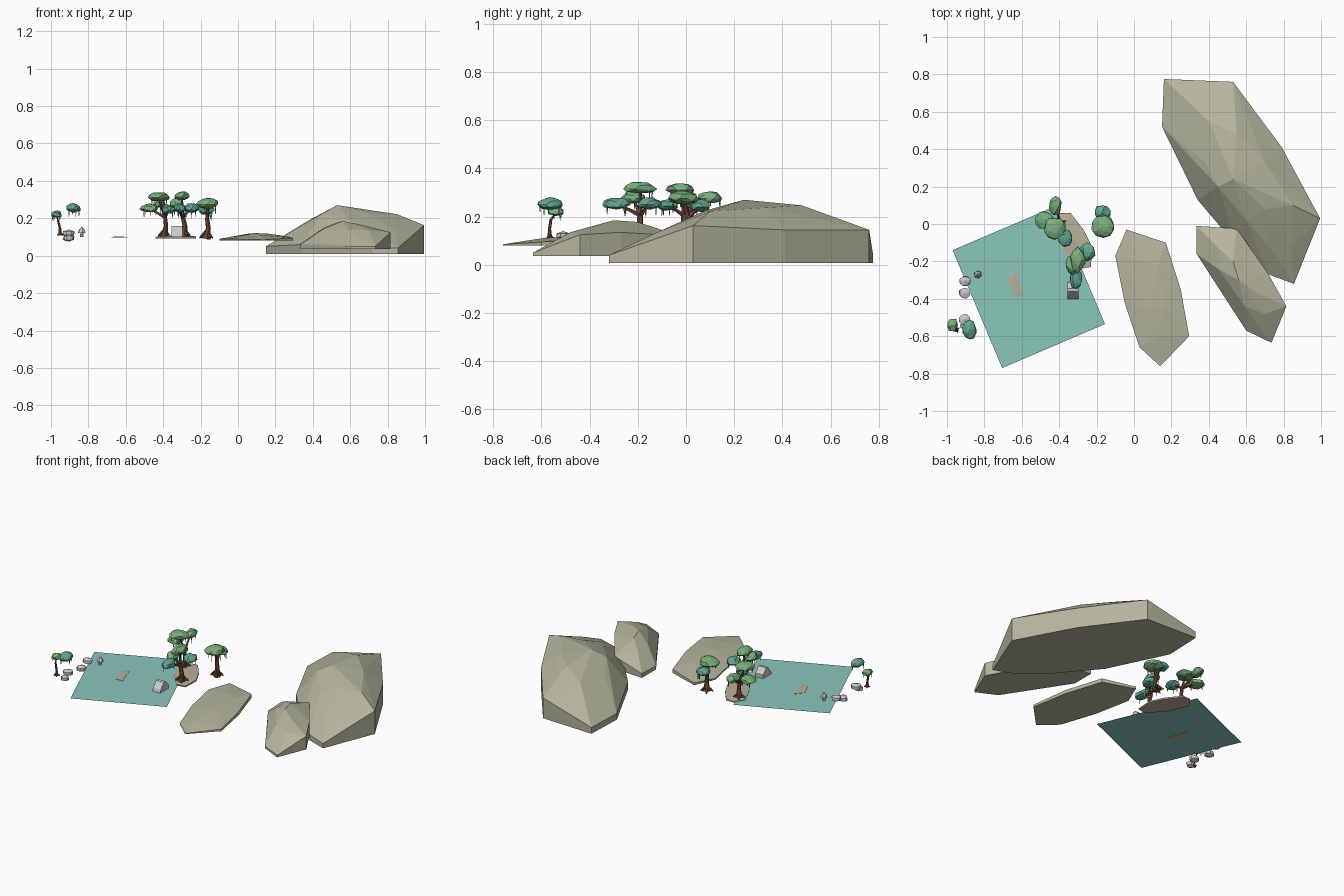
import bpy, bmesh, math, random
from mathutils import Vector

if "Cube" in bpy.data.objects:
    bpy.data.objects.remove(bpy.data.objects["Cube"])

random.seed(4)


def material(name, rgb):
    m = bpy.data.materials.new(name)
    m.diffuse_color = (*rgb, 1)
    m.use_nodes = True
    m.node_tree.nodes["Principled BSDF"].inputs["Base Color"].default_value = m.diffuse_color
    return m


ROCK = material("stone_beige", (0.46, 0.46, 0.34))
SAND = material("sand", (0.47, 0.43, 0.31))
WATER = material("water", (0.26, 0.57, 0.50))
BARK = material("bark", (0.16, 0.065, 0.035))
GREEN = material("leaf_green", (0.19, 0.43, 0.20))
TEAL = material("leaf_teal", (0.13, 0.38, 0.29))


def finish(bm, name, mat=None):
    bmesh.ops.recalc_face_normals(bm, faces=bm.faces)
    me = bpy.data.meshes.new(name)
    bm.to_mesh(me)
    bm.free()
    ob = bpy.data.objects.new(name, me)
    bpy.context.collection.objects.link(ob)
    if mat:
        me.materials.append(mat)
    return ob


def hull(name, points, mat=None):
    bm = bmesh.new()
    for p in points:
        bm.verts.new(p)
    res = bmesh.ops.convex_hull(bm, input=bm.verts)
    loose = [v for v in bm.verts if not v.link_faces]
    bmesh.ops.delete(bm, geom=loose, context='VERTS')
    bmesh.ops.dissolve_limit(bm, angle_limit=0.03, verts=bm.verts, edges=bm.edges)
    return finish(bm, name, mat)


def rock(name, rim, base_z, crown, mat=ROCK):
    # steep sides under a rim, faceted crown above
    return hull(name, [(x, y, base_z) for x, y, z in rim] + rim + crown, mat)


def tube(bm, path, radii, sides=6):
    rings = []
    for i, p in enumerate(path):
        d = (Vector(path[min(i + 1, len(path) - 1)]) - Vector(path[max(i - 1, 0)])).normalized()
        u = d.cross(Vector((0.3, 1, 0.1))).normalized()
        w = d.cross(u)
        rings.append([bm.verts.new(Vector(p) + radii[i] * (
            u * math.cos(2 * math.pi * k / sides) + w * math.sin(2 * math.pi * k / sides)))
            for k in range(sides)])
    for a, b in zip(rings, rings[1:]):
        for k in range(sides):
            bm.faces.new((a[k], a[(k + 1) % sides], b[(k + 1) % sides], b[k]))
    bm.faces.new(rings[0])
    bm.faces.new(rings[-1])


def canopy(name, c, size, mat):
    # lumpy flattened crown with hanging strands
    bm = bmesh.new()
    bmesh.ops.create_icosphere(bm, subdivisions=2, radius=1)
    for v in bm.verts:
        v.co *= random.uniform(0.86, 1.12)
        if v.co.z < 0:
            v.co.z *= 0.65
        v.co = Vector(c) + Vector(v.co[i] * size[i] for i in range(3))
    for _ in range(4):
        a = random.uniform(0, 2 * math.pi)
        p = Vector(c) + Vector((math.cos(a) * size[0] * .75, math.sin(a) * size[1] * .75, 0))
        drop = Vector((0, 0, -size[2] * random.uniform(1.0, 1.7)))
        tube(bm, [p, p + drop], [0.005, 0.0012], 3)
    finish(bm, name, mat)


def tree(name, foot, fork, r, crowns, joined=True):
    bm = bmesh.new()
    foot, fork = Vector(foot), Vector(fork)
    mid = foot.lerp(fork, 0.5) + Vector((r * .5, -r * .4, 0))
    tube(bm, [foot, foot.lerp(mid, .35), mid, fork], [r * 1.5, r, r * .75, r * .65])
    for k in range(4):  # roots
        a = k * math.pi / 2 + 0.5
        out = Vector((math.cos(a), math.sin(a), 0))
        tube(bm, [foot + Vector((0, 0, r * 1.8)), foot + out * r * 1.5 + Vector((0, 0, r * .5)),
                  foot + out * r * 2.2], [r * .6, r * .5, r * .2], 4)
    for i, (c, s, m) in enumerate(crowns):
        if joined or i == 0:
            tube(bm, [fork - Vector((0, 0, r * .3)), fork.lerp(Vector(c), .5), c],
                 [r * .6, r * .4, r * .25], 5)
        canopy(f"{name}_canopy_{i + 1}", c, s, m)
    finish(bm, f"{name}_trunk", BARK)


# hills
rock("large_hill",
     [(.15, .52, .05), (.34, .13, .06), (.55, -.12, .06), (.72, -.27, .045), (.855, -.32, .04),
      (.995, .03, .163), (.79, .41, .145), (.53, .76, .145), (.16, .775, .05)], 0.008,
     [(.53, .24, .27), (.55, .48, .247), (.70, .33, .237), (.85, .10, .222), (.70, .08, .225),
      (.60, .02, .19), (.72, -.12, .135), (.84, -.12, .135), (.38, .33, .19), (.40, .55, .20),
      (.30, .64, .13), (.45, .2, .225)])
rock("medium_hill",
     [(.335, -.01, .065), (.55, -.025, .12), (.72, -.27, .135), (.815, -.44, .125), (.735, -.635, .05),
      (.60, -.57, .05), (.43, -.30, .07), (.335, -.16, .06)], 0.036,
     [(.53, -.20, .178), (.56, -.30, .185), (.66, -.37, .165), (.70, -.48, .135), (.59, -.44, .14),
      (.46, -.14, .15), (.45, -.24, .14)])
rock("flat_hill",
     [(-.04, -.03, .095), (.17, -.10, .105), (.25, -.35, .105), (.295, -.60, .095), (.14, -.76, .085),
      (.03, -.66, .087), (-.05, -.42, .09), (-.10, -.17, .09)], 0.08,
     [(.05, -.20, .117), (.13, -.22, .118), (.17, -.45, .117), (.09, -.45, .121), (.12, -.60, .110)])

# pond
bm = bmesh.new()
bm.faces.new([bm.verts.new((x, y, 0.098)) for x, y in
              [(-.97, -.14), (-.705, -.77), (-.155, -.535), (-.42, .095)]])
finish(bm, "pond_water", WATER)

# sandy bank under the trees and stepping stone
rock("tree_bank",
     [(-.395, .06, .101), (-.34, .06, .103), (-.27, -.03, .103), (-.225, -.12, .103), (-.23, -.23, .101),
      (-.29, -.24, .101), (-.38, -.13, .101), (-.44, .0, .101)], 0.093,
     [(-.36, 0, .109), (-.29, -.13, .109)], SAND)
rock("stepping_stone",
     [(-.675, -.29, .1), (-.635, -.245, .1), (-.59, -.385, .1), (-.64, -.385, .1)], 0.096,
     [(-.645, -.28, .103), (-.62, -.36, .102)], SAND)

# trees
tree("left_tree", (-.395, 0, .105), (-.39, -.01, .21), .016,
     [((-.425, -.02, .31), (.058, .06, .03), GREEN), ((-.475, .02, .25), (.05, .05, .028), GREEN),
      ((-.42, .10, .275), (.035, .055, .03), GREEN), ((-.37, -.075, .245), (.04, .045, .03), TEAL)])
tree("middle_tree", (-.29, -.18, .105), (-.295, -.19, .21), .018,
     [((-.30, -.19, .315), (.04, .065, .03), GREEN), ((-.25, -.15, .25), (.042, .05, .03), TEAL),
      ((-.31, -.29, .25), (.035, .055, .03), TEAL), ((-.33, -.22, .275), (.04, .05, .03), GREEN)])
tree("right_tree", (-.17, .02, .095), (-.165, .01, .20), .018,
     [((-.165, -.01, .275), (.06, .06, .036), GREEN), ((-.17, .06, .24), (.045, .04, .03), TEAL)])
tree("far_tree", (-.95, -.565, .108), (-.963, -.56, .19), .009,
     [((-.97, -.54, .218), (.03, .035, .022), GREEN), ((-.88, -.565, .25), (.04, .055, .03), TEAL)],
     joined=False)


# weathered stones at the pond edge
def boulder(name, c, s):
    hull(name, [Vector(c) + Vector((random.uniform(.75, 1) * s[0] * i, random.uniform(.75, 1) * s[1] * j,
         s[2] * k)) for i in (-1, -.4, .4, 1) for j in (-1, -.4, .4, 1) for k in (-.5, .5)
         if abs(i) + abs(j) < 1.9] +
         [Vector(c) + Vector((0, 0, s[2])), Vector(c) - Vector((0, 0, s[2]))])


for i, (y, z, r) in enumerate([(-.305, .12, .032), (-.37, .095, .034), (-.51, .12, .034), (-.545, .095, .026)]):
    boulder(f"edge_stone_{i + 1}", (-.905, y, z), (r, r * .9, .02))

# little stone lantern
bm = bmesh.new()
tube(bm, [(-.835, -.27, .10), (-.835, -.27, .128)], [.010, .008])
tube(bm, [(-.835, -.27, .122), (-.835, -.27, .135), (-.835, -.27, .153)], [.021, .018, .003])
finish(bm, "stone_lantern")

# small stone shrine with a sloping roof
hull("stone_shrine", [(x, y, z) for x in (-.355, -.298) for y, z in
     [(-.40, .10), (-.395, .118), (-.362, .158), (-.345, .16), (-.31, .125), (-.31, .10)]])
